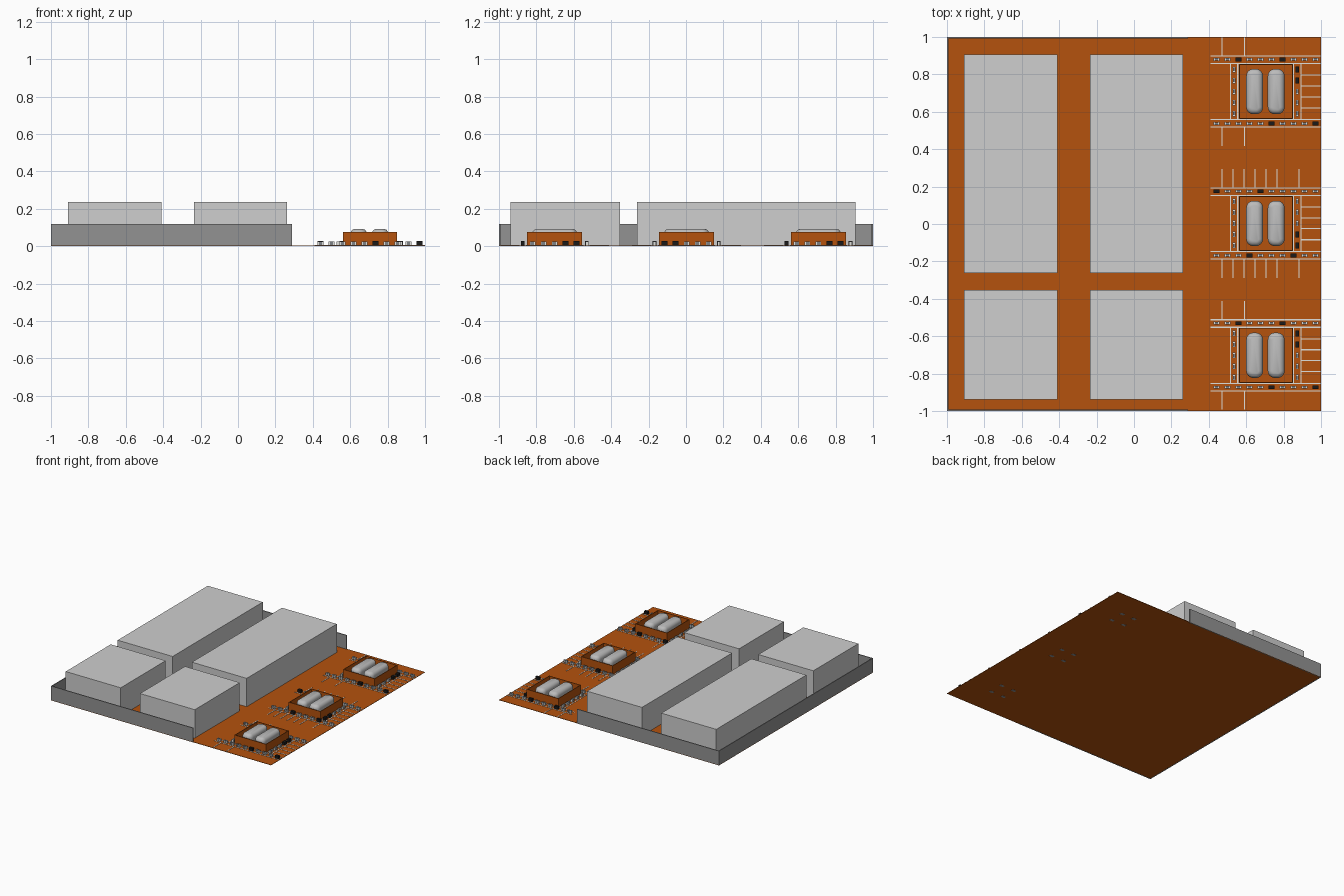
import bpy, bmesh, math

cube = bpy.data.objects.get("Cube")
if cube:
    bpy.data.objects.remove(cube, do_unlink=True)


def material(name, rgb):
    m = bpy.data.materials.new(name)
    m.use_nodes = True
    m.diffuse_color = (*rgb, 1)
    bsdf = next(n for n in m.node_tree.nodes if n.type == "BSDF_PRINCIPLED")
    bsdf.inputs["Base Color"].default_value = (*rgb, 1)
    return m


orange = material("copper orange", (0.46, 0.085, 0.004))
light_grey = material("light grey", (0.62, 0.62, 0.62))
mid_grey = material("mid grey", (0.29, 0.29, 0.29))
white = material("off white", (0.75, 0.75, 0.72))
black = material("black", (0.01, 0.01, 0.01))
silver = material("silver", (0.5, 0.5, 0.5))
slate = material("slate grey", (0.2, 0.22, 0.24))


def finish(name, bm, mat):
    mesh = bpy.data.meshes.new(name)
    bm.to_mesh(mesh)
    bm.free()
    mesh.materials.append(mat)
    obj = bpy.data.objects.new(name, mesh)
    bpy.context.collection.objects.link(obj)
    return obj


def boxes(name, spans, mat):
    """One object from boxes given as x0, x1, y0, y1, z0, z1."""
    bm = bmesh.new()
    for x0, x1, y0, y1, z0, z1 in spans:
        new = bmesh.ops.create_cube(bm, size=1)["verts"]
        bmesh.ops.scale(bm, vec=(x1 - x0, y1 - y0, z1 - z0), verts=new)
        bmesh.ops.translate(bm, verts=new,
                            vec=((x0 + x1) / 2, (y0 + y1) / 2, (z0 + z1) / 2))
    return finish(name, bm, mat)


def around(x, y, w, d, z0, z1):
    return (x - w / 2, x + w / 2, y - d / 2, y + d / 2, z0, z1)


# Board, three-sided wall and the four large blocks
TOP = 0.004
boxes("board", [(-1, 1, -1, 1, 0.001, TOP)], orange)
W, H = 0.007, 0.118
boxes("perimeter_wall", [(-1, -1 + W, -1, 1, 0, H),
                         (-1 + W, 0.29, -1, -1 + W, 0, H),
                         (-1 + W, 0.29, 1 - W, 1, 0, H)], mid_grey)
for side, x0, x1 in (("right", -0.91, -0.41), ("left", -0.235, 0.263)):
    for end, y0, y1 in (("front", -0.937, -0.353), ("back", -0.263, 0.907)):
        boxes(f"{end}_{side}_block", [(x0, x1, y0, y1, TOP, 0.237)], light_grey)


def can(name, cx, cy):
    """Rounded metal can with a softly domed top."""
    bm = bmesh.new()
    rings = []
    for inset, z in ((0, TOP), (0, 0.068), (0.004, 0.079),
                     (0.012, 0.088), (0.024, 0.093)):
        r, hx, hy = 0.038 - inset, 0.007, 0.083
        ring = []
        for q, (sx, sy) in enumerate(((1, 1), (-1, 1), (-1, -1), (1, -1))):
            for i in range(7):
                a = (q + i / 6) * math.pi / 2
                ring.append(bm.verts.new((cx + sx * hx + r * math.cos(a),
                                          cy + sy * hy + r * math.sin(a), z)))
        rings.append(ring)
    for lo, hi in zip(rings, rings[1:]):
        for i in range(len(lo)):
            j = (i + 1) % len(lo)
            bm.faces.new((lo[i], lo[j], hi[j], hi[i]))
    bm.faces.new(rings[-1])
    bm.faces.new(rings[0][::-1])
    obj = finish(name, bm, silver)
    for p in obj.data.polygons:
        p.use_smooth = True


STEP = 0.0588
ROW_X = [0.441 + STEP * i for i in range(10)]
COL_Y = [STEP * (i - 2) for i in range(5)]
BX0, BX1, BH = 0.562, 0.85, 0.147


def cluster(label, cy, dark_top, dark_bottom, dark_column, stubs):
    # Open orange housing
    t, h = 0.005, 0.076
    boxes(label + "_housing", [
        (BX0, BX0 + t, cy - BH, cy + BH, TOP, h),
        (BX1 - t, BX1, cy - BH, cy + BH, TOP, h),
        (BX0 + t, BX1 - t, cy - BH, cy - BH + t, TOP, h),
        (BX0 + t, BX1 - t, cy + BH - t, cy + BH, TOP, h)], orange)

    # Pair of cans with pins through the board
    pins = []
    for side, x in (("right", 0.645), ("left", 0.76)):
        can(f"{label}_{side}_can", x, cy)
        pins += [around(x, cy + s * 0.06, 0.035, 0.022, 0, 0.002) for s in (-1, 1)]
    boxes(label + "_pins", pins, mid_grey)

    # Printed white lines
    lw, z = 0.006, TOP + 0.002
    lines = [(0.41, 1, cy + y - lw / 2, cy + y + lw / 2, TOP, z)
             for y in (-0.19, -0.15, 0.15, 0.19)]
    lines += [(x - lw / 2, x + lw / 2, cy - 0.15, cy + 0.15, TOP, z)
              for x in (0.516, 0.555, 0.853, 0.893)]
    lines += [(0.893, 1, cy + y - lw / 2, cy + y + lw / 2, TOP, z)
              for y in (0.088, 0.03, -0.028, -0.087)]
    for x in stubs:
        for s in (-1, 1):
            lines.append(around(x, cy + s * 0.241, lw, 0.1, TOP, z))
    boxes(label + "_traces", lines, white)

    # Small chips: black ones, and slate bodies with white end caps
    dark, bodies, caps = [], [], []

    def chip(x, y, along_x, is_dark):
        def part(off, length, width, top):
            if along_x:
                return around(x + off, y, length, width, TOP, top)
            return around(x, y + off, width, length, TOP, top)
        if is_dark:
            dark.append(part(0, 0.032, 0.02, 0.027))
        else:
            bodies.append(part(0, 0.016, 0.013, 0.024))
            caps.extend(part(s * 0.0115, 0.007, 0.015, 0.025) for s in (-1, 1))

    for i, x in enumerate(ROW_X):
        chip(x, cy + 0.172, True, i in dark_top)
        chip(x, cy - 0.171, True, i in dark_bottom)
    for i, y in enumerate(COL_Y):
        chip(0.535, cy + y, False, False)
        chip(0.873, cy + y, False, i in dark_column)
    boxes(label + "_black_chips", dark, black)
    boxes(label + "_chip_bodies", bodies, slate)
    boxes(label + "_chip_caps", caps, white)


# Three component groups along the left edge
few = (0.47, 0.59)
many = [0.47 + STEP * i for i in (0, 1, 2, 3, 4, 5, 7)]
cluster("back", 0.708, (2, 6), (5, 9), (3, 4), few)
cluster("middle", 0.003, (0, 4), (3, 7), (0, 1), many)
cluster("front", -0.702, (2, 6), (5, 9), (3, 4), few)
